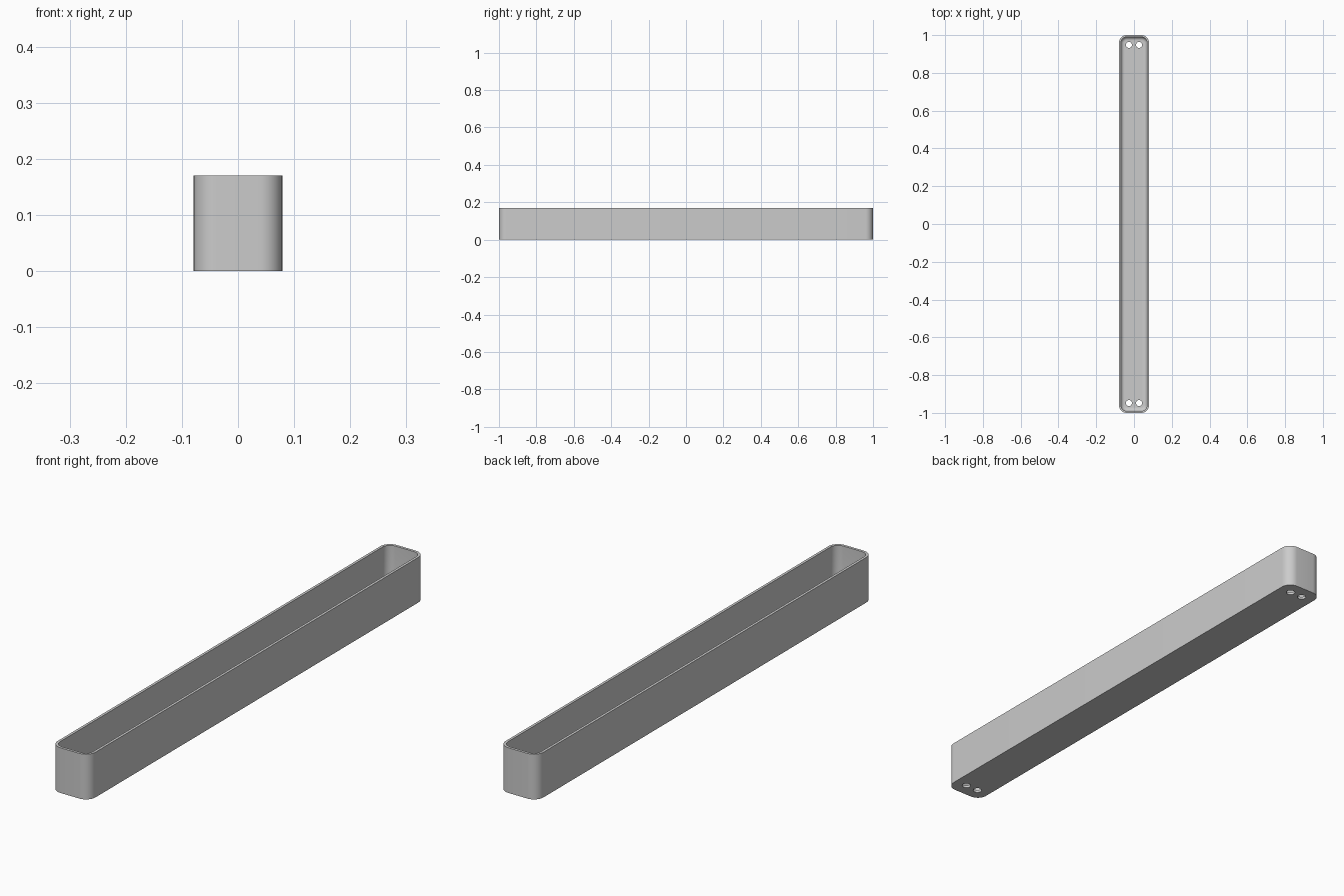
import bpy
import bmesh
from math import sin, cos, pi, radians

cube = bpy.data.objects.get("Cube")
if cube:
    bpy.data.objects.remove(cube, do_unlink=True)

HALF_X, HALF_Y, HEIGHT = 0.079, 1.0, 0.17
CORNER, WALL, FLOOR, FILLET = 0.04, 0.01, 0.01, 0.018
HOLE_X, HOLE_Y, HOLE_R = 0.027, 0.948, 0.016
STEPS = 10

grey = bpy.data.materials.new("plain_grey")
grey.use_nodes = True
colour = (0.6, 0.6, 0.6, 1)
grey.diffuse_color = colour
grey.node_tree.nodes["Principled BSDF"].inputs["Base Color"].default_value = colour


def rounded_loop(bm, inset, z):
    """Ring of vertices around the tray outline, moved inward by inset."""
    r = CORNER - inset
    ring = []
    for i, (sx, sy) in enumerate([(1, 1), (-1, 1), (-1, -1), (1, -1)]):
        for k in range(STEPS + 1):
            a = (i + k / STEPS) * pi / 2
            ring.append(bm.verts.new((sx * (HALF_X - CORNER) + r * cos(a),
                                      sy * (HALF_Y - CORNER) + r * sin(a), z)))
    return ring


# Tray shell: outside wall, rim, inside wall, rounded inner floor edge
levels = [(0, 0), (0, HEIGHT), (WALL, HEIGHT)]
for k in range(7):
    a = k / 6 * pi / 2
    levels.append((WALL + FILLET * (1 - cos(a)), FLOOR + FILLET * (1 - sin(a))))

bm = bmesh.new()
rings = [rounded_loop(bm, inset, z) for inset, z in levels]
for low, high in zip(rings, rings[1:]):
    for i in range(len(low)):
        j = (i + 1) % len(low)
        bm.faces.new((low[i], low[j], high[j], high[i]))
bm.faces.new(rings[0][::-1])
bm.faces.new(rings[-1])
bmesh.ops.recalc_face_normals(bm, faces=bm.faces)
mesh = bpy.data.meshes.new("tray")
bm.to_mesh(mesh)
bm.free()
mesh.materials.append(grey)
tray = bpy.data.objects.new("tray", mesh)
bpy.context.collection.objects.link(tray)

# Drain holes: a pair through the floor at each end
cutters = []
for sx in (-1, 1):
    for sy in (-1, 1):
        bpy.ops.mesh.primitive_cylinder_add(vertices=32, radius=HOLE_R, depth=0.08,
                                            location=(sx * HOLE_X, sy * HOLE_Y, 0))
        cutter = bpy.context.object
        cutter.name = "hole_cutter"
        cutter.hide_render = True
        cutter.data.materials.append(grey)
        cutters.append(cutter)

bpy.ops.object.select_all(action="DESELECT")
tray.select_set(True)
bpy.context.view_layer.objects.active = tray
for cutter in cutters:
    mod = tray.modifiers.new("drain_hole", "BOOLEAN")
    mod.operation = "DIFFERENCE"
    mod.solver = "EXACT"
    mod.object = cutter
    bpy.ops.object.modifier_apply(modifier=mod.name)
for cutter in cutters:
    bpy.data.objects.remove(cutter, do_unlink=True)

bpy.ops.object.shade_smooth_by_angle(angle=radians(35))
